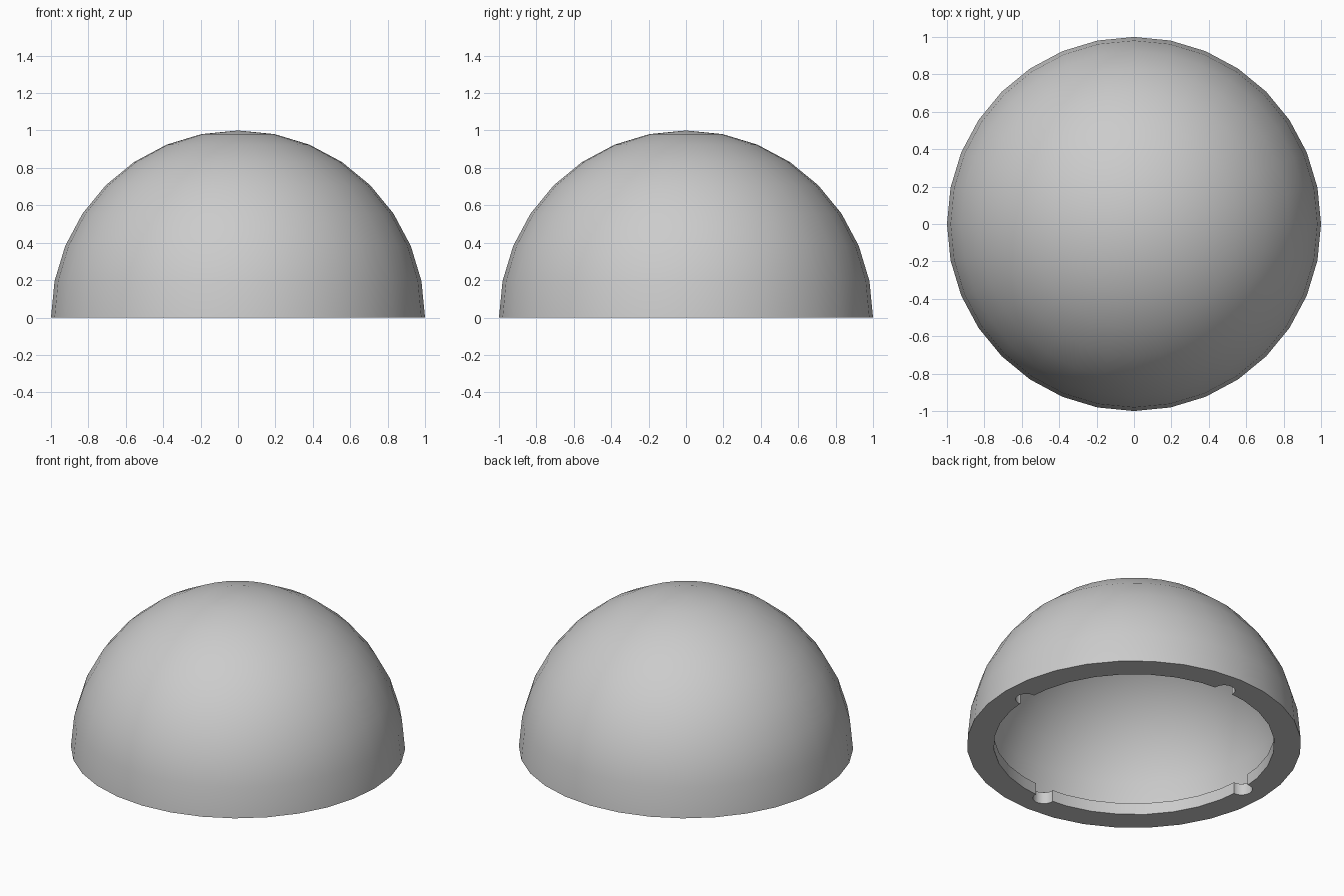
import bpy, bmesh
from math import sin, cos, asin, pi, radians

cube = bpy.data.objects.get("Cube")
if cube:
    bpy.data.objects.remove(cube)

SEGMENTS = 32
RINGS = 8
CAVITY = 0.92
LIP_RADIUS = 0.84
LIP_HEIGHT = 0.076

# One plain grey material
grey = bpy.data.materials.new("light grey")
grey.use_nodes = True
colour = (0.6, 0.6, 0.6, 1)
grey.diffuse_color = colour
grey.node_tree.nodes["Principled BSDF"].inputs["Base Color"].default_value = colour


def arc(radius, start, end, steps):
    """Points (radius, height) along a circular arc."""
    angles = [start + (end - start) * i / steps for i in range(steps + 1)]
    return [(radius * cos(a), radius * sin(a)) for a in angles]


# Shell section: outer dome, inner cavity, then the inward lip at the rim
outer = arc(1, 0, pi / 2, RINGS)
inner = arc(CAVITY, pi / 2, asin(LIP_HEIGHT / CAVITY), RINGS)
lip = [(LIP_RADIUS, LIP_HEIGHT), (LIP_RADIUS, 0)]

bm = bmesh.new()
verts = [bm.verts.new((r, 0, z)) for r, z in outer + inner + lip]
edges = [bm.edges.new((a, b)) for a, b in zip(verts, verts[1:] + verts[:1])
         if not (a is verts[RINGS] and b is verts[RINGS + 1])]
bmesh.ops.spin(bm, geom=verts + edges, cent=(0, 0, 0), axis=(0, 0, 1),
               angle=2 * pi, steps=SEGMENTS)
bmesh.ops.remove_doubles(bm, verts=bm.verts, dist=0.0005)
bmesh.ops.recalc_face_normals(bm, faces=bm.faces)
mesh = bpy.data.meshes.new("dome_shell")
bm.to_mesh(mesh)
bm.free()
mesh.materials.append(grey)
dome = bpy.data.objects.new("dome_shell", mesh)
bpy.context.collection.objects.link(dome)

# Four round locking notches through the lip
cutters = []
for i in range(4):
    a = i * pi / 2
    bpy.ops.mesh.primitive_cylinder_add(
        vertices=24, radius=0.065, depth=0.2,
        location=(LIP_RADIUS * cos(a), LIP_RADIUS * sin(a), 0))
    cutter = bpy.context.object
    cutter.name = "notch_cutter"
    cutter.hide_render = True
    cutter.data.materials.append(grey)
    cutters.append(cutter)
    cut = dome.modifiers.new("notch", "BOOLEAN")
    cut.operation = "DIFFERENCE"
    cut.solver = "EXACT"
    cut.object = cutter

bpy.ops.object.select_all(action="DESELECT")
dome.select_set(True)
bpy.context.view_layer.objects.active = dome
for name in [m.name for m in dome.modifiers]:
    bpy.ops.object.modifier_apply(modifier=name)
for cutter in cutters:
    bpy.data.objects.remove(cutter)

bpy.ops.object.shade_smooth_by_angle(angle=radians(30))
